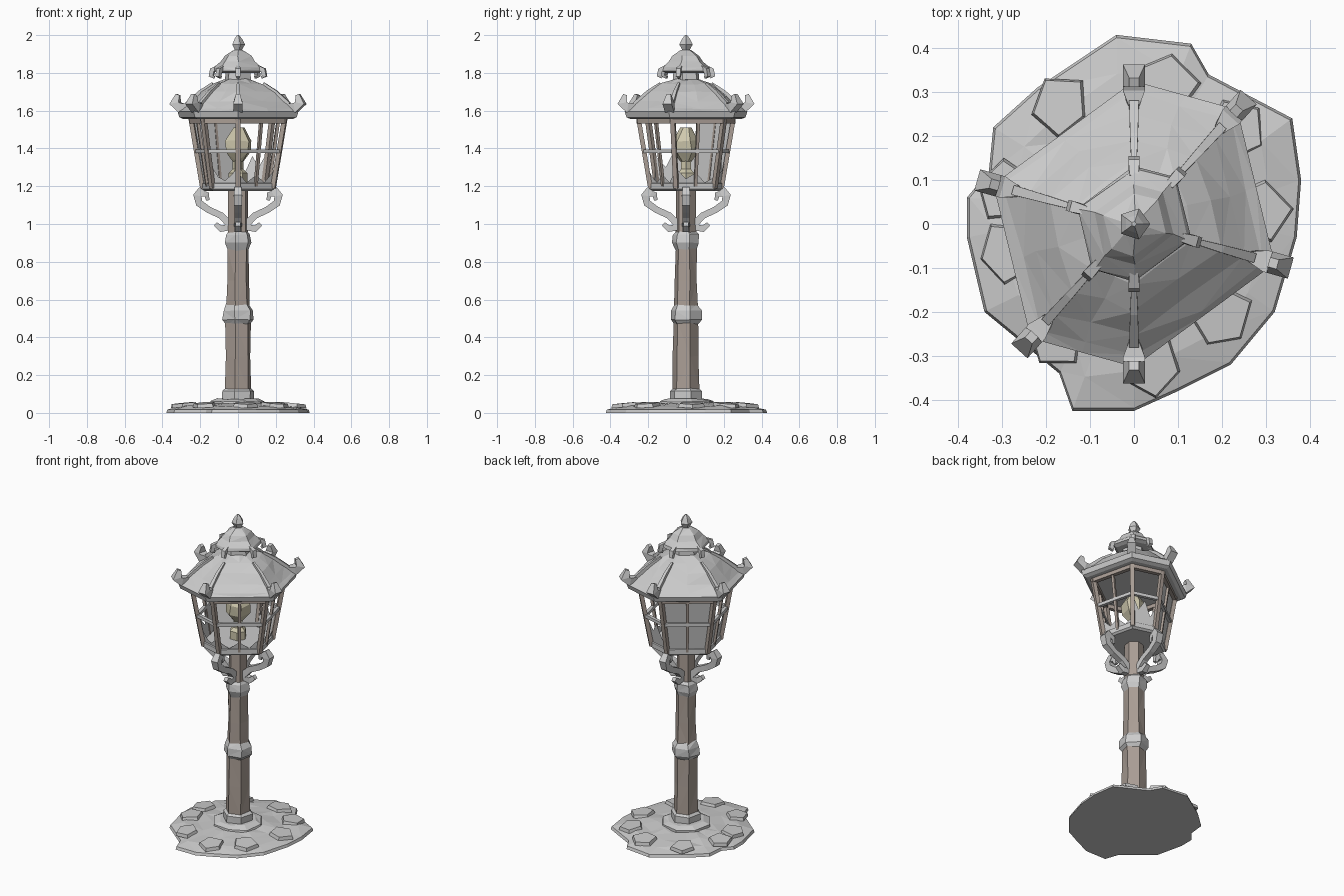
import bpy, bmesh, math, random
from mathutils import Vector

if "Cube" in bpy.data.objects:
    bpy.data.objects.remove(bpy.data.objects["Cube"])

random.seed(4)

def material(name, rgb):
    m = bpy.data.materials.new(name)
    m.diffuse_color = (*rgb, 1)
    m.use_nodes = True
    m.node_tree.nodes["Principled BSDF"].inputs["Base Color"].default_value = m.diffuse_color
    return m

RUST = material("weathered_metal", (0.40, 0.34, 0.30))
BULB = material("warm_glass", (0.62, 0.58, 0.42))

def finish(bm, name, mat=None):
    bmesh.ops.recalc_face_normals(bm, faces=bm.faces)
    me = bpy.data.meshes.new(name)
    bm.to_mesh(me)
    bm.free()
    ob = bpy.data.objects.new(name, me)
    bpy.context.collection.objects.link(ob)
    if mat:
        me.materials.append(mat)
    return ob

def loft(name, outline, rings, jitter=0.0, mat=None, keep=1):
    """Stack scaled copies of an outline; rings are (scale, z). First `keep` rings stay exact."""
    bm = bmesh.new()
    loops = []
    for i, (s, z) in enumerate(rings):
        j = jitter if i >= keep else 0
        loops.append([bm.verts.new((x * s + random.uniform(-j, j), y * s + random.uniform(-j, j),
                                    z + random.uniform(-j, j) * 0.6)) for x, y in outline])
    n = len(outline)
    for a, b in zip(loops, loops[1:]):
        for k in range(n):
            bm.faces.new((a[k], a[(k + 1) % n], b[(k + 1) % n], b[k]))
    bm.faces.new(loops[0])
    bm.faces.new(loops[-1])
    if jitter:
        bmesh.ops.triangulate(bm, faces=[f for f in bm.faces if len(f.verts) == 4])
    return finish(bm, name, mat)

def sweep(name, path, widths, mat=None):
    """Four-sided tube along a path."""
    bm = bmesh.new()
    pts = [Vector(p) for p in path]
    if not isinstance(widths, (list, tuple)):
        widths = [widths] * len(pts)
    overall = pts[-1] - pts[0]
    loops = []
    for i, p in enumerate(pts):
        t = (pts[min(i + 1, len(pts) - 1)] - pts[max(i - 1, 0)]).normalized()
        out = Vector((p.x, p.y, 0)).normalized()
        side = out.cross(Vector((0, 0, 1))) if abs(t.dot(out.cross(Vector((0, 0, 1))))) < 0.5 else out
        side = (side - t * side.dot(t)).normalized()
        up = t.cross(side)
        w = widths[i] / 2
        loops.append([bm.verts.new(p + side * a * w + up * b * w)
                      for a, b in ((-1, -1), (1, -1), (1, 1), (-1, 1))])
    for a, b in zip(loops, loops[1:]):
        for k in range(4):
            bm.faces.new((a[k], a[(k + 1) % 4], b[(k + 1) % 4], b[k]))
    bm.faces.new(loops[0])
    bm.faces.new(loops[-1])
    return finish(bm, name, mat)

def ngon(n, turn=0.0):
    return [(math.cos(turn + math.tau * k / n), math.sin(turn + math.tau * k / n)) for k in range(n)]

# Skewed six-sided plan shared by lantern, roof and cap
half = [(0.32, -0.09), (0.235, 0.26), (0.0, 0.325)]
HEX = half + [(-x, -y) for x, y in half]
HEX12 = []
for k in range(6):
    a, b = HEX[k], HEX[(k + 1) % 6]
    HEX12 += [a, ((a[0] + b[0]) / 2, (a[1] + b[1]) / 2)]

# Stone ground disc
ground = [(0.38, 0.1), (0.36, 0.24), (0.17, 0.34), (0.13, 0.41), (-0.04, 0.43), (-0.22, 0.31),
          (-0.32, 0.22), (-0.33, 0.12), (-0.38, 0.06), (-0.38, -0.03), (-0.34, -0.2), (-0.17, -0.34),
          (-0.14, -0.425), (0, -0.425), (0.1, -0.38), (0.22, -0.32), (0.32, -0.2), (0.37, -0.03)]
loft("stone_ground", ground, [(1, 0), (0.985, 0.017), (0.8, 0.035), (0.58, 0.043), (0.38, 0.05)], 0.009, keep=2)
# Loose tilted slabs
for k in range(9):
    a = math.tau * k / 9 + random.uniform(-0.15, 0.15)
    r = random.uniform(0.28, 0.31)
    ob = loft("paving_slab", [(x * random.uniform(0.8, 1.1), y) for x, y in ngon(5, a)],
              [(0.075, -0.008), (0.068, 0.012)])
    ob.location = (r * math.cos(a), r * math.sin(a) * 1.05, 0.04)
    ob.rotation_euler = (-0.1 * math.sin(a), 0.1 * math.cos(a), 0)

# Post: step, plinth, shafts and knobs
six = ngon(6, 0.3)
loft("base_step", ngon(8, 0.2), [(0.15, 0.03), (0.145, 0.06), (0.11, 0.075)], 0.005)
loft("plinth", six, [(0.088, 0.05), (0.088, 0.115), (0.07, 0.13)], 0.003)
loft("lower_shaft", six, [(0.073, 0.12), (0.07, 0.3), (0.069, 0.48)], 0.003, RUST)
loft("middle_knob", six, [(0.062, 0.465), (0.084, 0.495), (0.084, 0.54), (0.06, 0.58)], 0.005)
loft("upper_shaft", six, [(0.065, 0.56), (0.06, 0.7), (0.057, 0.88)], 0.003, RUST)
loft("upper_knob", six, [(0.054, 0.855), (0.073, 0.9), (0.07, 0.945), (0.05, 0.965)], 0.005)
loft("neck_shaft", six, [(0.056, 0.95), (0.054, 1.19)], 0, RUST)

# Four scrolled brackets with small feet
for k in range(4):
    c, s = math.cos(k * math.pi / 2), math.sin(k * math.pi / 2)
    ring = lambda prof: [(r * c, r * s, z) for r, z in prof]
    sweep("bracket_arm", ring([(0.045, 1.0), (0.09, 1.045), (0.155, 1.075), (0.205, 1.11),
                               (0.215, 1.15), (0.19, 1.185)]), [0.04, 0.035, 0.035, 0.04, 0.045, 0.035])
    sweep("bracket_curl", ring([(0.2, 1.165), (0.165, 1.155), (0.16, 1.125)]), [0.035, 0.03, 0.018])
    sweep("bracket_foot", ring([(0.04, 0.985), (0.09, 0.975), (0.12, 1.0)]), [0.035, 0.035, 0.025])

# Lantern cage
Z0, Z1 = 1.18, 1.57
def cage(u, z, grow=1.0):
    k, f = int(u) % 6, u - int(u)
    a, b = Vector(HEX[k]), Vector(HEX[(k + 1) % 6])
    p = a.lerp(b, f) * (0.575 + 0.205 * (z - Z0) / (Z1 - Z0)) * grow
    return Vector((p.x, p.y, z))

loft("lantern_floor", HEX, [(0.56, 1.175), (0.60, 1.185), (0.60, 1.215), (0.55, 1.22)])
for k in range(6):
    sweep("corner_bar", [cage(k, 1.19), cage(k, Z1)], 0.024, RUST)
    sweep("middle_rail", [cage(k, 1.385), cage(k + 0.9999, 1.385)], 0.02)
    sweep("top_rail", [cage(k, 1.545), cage(k + 0.9999, 1.545)], 0.026, RUST)
    if k % 3 != 1:
        sweep("centre_bar", [cage(k + 0.5, 1.2), cage(k + 0.5, 1.56)], 0.016, RUST)

# Broken panes: jagged top heights per side, the back left side is nearly whole
panes = {0: [1.30, 1.24, 1.27, 1.22, 1.25], 1: [1.38, 1.30, 1.36, 1.27, 1.35],
         2: [1.55, 1.55, 1.54, 1.55, 1.55], 3: [1.50, 1.37, 1.40, 1.30, 1.37],
         4: [1.32, 1.25, 1.23, 1.26, 1.30], 5: [1.27, 1.22, 1.26, 1.22, 1.29]}
for k, tops in panes.items():
    bm = bmesh.new()
    cols = [(bm.verts.new(cage(k + min(i / 4, 0.9999), 1.2, 0.97)),
             bm.verts.new(cage(k + min(i / 4, 0.9999), z, 0.97))) for i, z in enumerate(tops)]
    for a, b in zip(cols, cols[1:]):
        bm.faces.new((a[0], b[0], b[1], a[1]))
    finish(bm, "broken_pane")

# Lamp inside
loft("lamp_socket", ngon(6), [(0.05, 1.2), (0.05, 1.27), (0.03, 1.29), (0.03, 1.35)], 0, BULB)
loft("lamp_bulb", ngon(6, 0.4), [(0.03, 1.33), (0.07, 1.38), (0.07, 1.44), (0.03, 1.51)], 0.006, BULB)

# Roof
loft("roof", HEX12, [(0.9, 1.555), (0.97, 1.565), (1.0, 1.595), (0.93, 1.61), (0.78, 1.65), (0.6, 1.70),
                     (0.42, 1.74), (0.22, 1.765)], 0.008, keep=3)
loft("roof_neck", HEX, [(0.22, 1.75), (0.2, 1.82)])
loft("cap", HEX, [(0.33, 1.80), (0.40, 1.81), (0.39, 1.83), (0.28, 1.86), (0.22, 1.89), (0.08, 1.92)], 0.003)
loft("finial", ngon(5), [(0.018, 1.90), (0.02, 1.92), (0.037, 1.95), (0.022, 1.98), (0.006, 2.0)])

# Corner hooks on roof and cap
for x, y in HEX:
    at = lambda s, z: (x * s, y * s, z)
    sweep("roof_hook", [at(0.82, 1.625), at(0.95, 1.615), at(1.04, 1.64), at(0.99, 1.685)],
          [0.025, 0.05, 0.05, 0.022])
    sweep("cap_hook", [at(0.33, 1.83), at(0.42, 1.815), at(0.44, 1.785), at(0.39, 1.775)],
          [0.02, 0.026, 0.024, 0.012])
    sweep("roof_rib", [at(0.84, 1.635), at(0.62, 1.70), at(0.42, 1.745)], [0.022, 0.018, 0.012])
